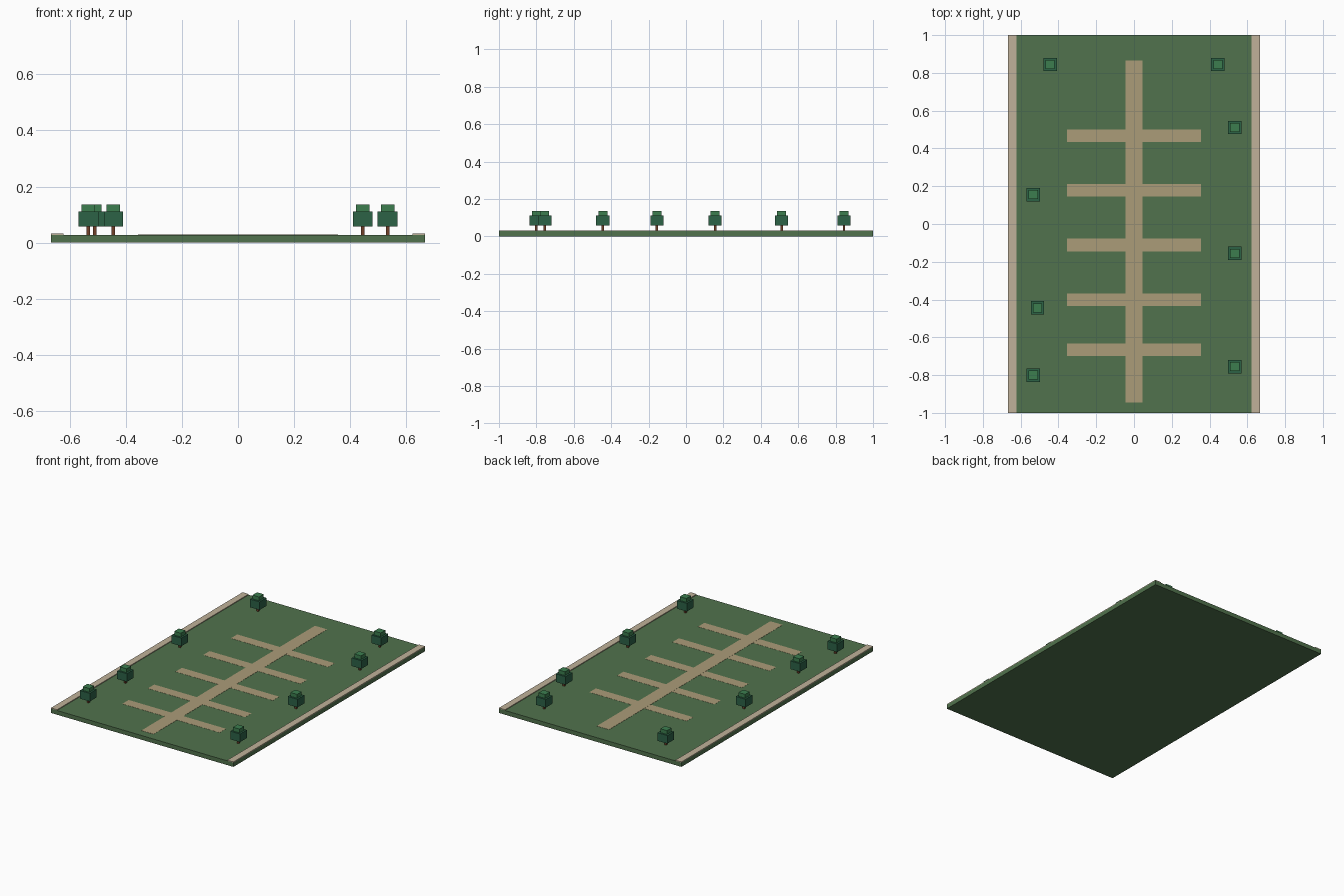
import bpy

if "Cube" in bpy.data.objects:
    bpy.data.objects.remove(bpy.data.objects["Cube"])

U = 1 / 45  # layout module: the ground is 60 x 90 modules


def material(name, rgb):
    m = bpy.data.materials.new(name)
    m.diffuse_color = [(c / 255) ** 2.2 for c in rgb] + [1]
    m.use_nodes = True
    m.node_tree.nodes["Principled BSDF"].inputs["Base Color"].default_value = m.diffuse_color
    return m


GRASS = material("grass", (82, 114, 78))
PATH = material("path", (170, 155, 120))
KERB = material("kerb", (190, 176, 152))
TRUNK = material("trunk", (112, 66, 45))
LEAF_LOW = material("dark_leaves", (48, 98, 72))
LEAF_TOP = material("light_leaves", (62, 125, 80))


def box(name, x, y, z0, z1, w, d, mat):
    bpy.ops.mesh.primitive_cube_add(size=1, location=(x, y, (z0 + z1) / 2))
    ob = bpy.context.object
    ob.name = name
    ob.scale = (w, d, z1 - z0)
    bpy.ops.object.transform_apply(location=False, rotation=False, scale=True)
    ob.data.materials.append(mat)
    return ob


# Lawn slab with raised kerbs along both long sides
TOP = 0.028
box("lawn", 0, 0, 0, TOP, 60 * U, 90 * U, GRASS)
for side, s in (("left", -1), ("right", 1)):
    box(f"kerb_{side}", s * 29 * U, 0, TOP, 0.033, 2 * U, 90 * U, KERB)

# Main path and cross paths, nearly flush with the lawn
box("main_path", 0, -1.75 * U, TOP - 0.004, TOP + 0.0012, 4 * U, 81.5 * U, PATH)
for i, y in enumerate((21, 8, -5, -18, -30)):
    box(f"cross_path_{i + 1}", 0, y * U, TOP - 0.004, TOP + 0.0008,
        32 * U, 3 * U, PATH)

# Trees: trunk with two stacked blocks of foliage
trees = [(-20, 38), (20, 38), (24, 23), (-24, 7), (24, -7),
         (-23, -20), (-24, -36), (24, -34)]
for i, (tx, ty) in enumerate(trees):
    x, y, n = tx * U, ty * U, i + 1
    box(f"tree_{n}_trunk", x, y, TOP, 0.065, 0.0125, 0.0125, TRUNK)
    box(f"tree_{n}_lower_foliage", x, y, 0.0575, 0.111, 0.071, 0.071, LEAF_LOW)
    box(f"tree_{n}_upper_foliage", x, y, 0.108, 0.136, 0.048, 0.048, LEAF_TOP)
